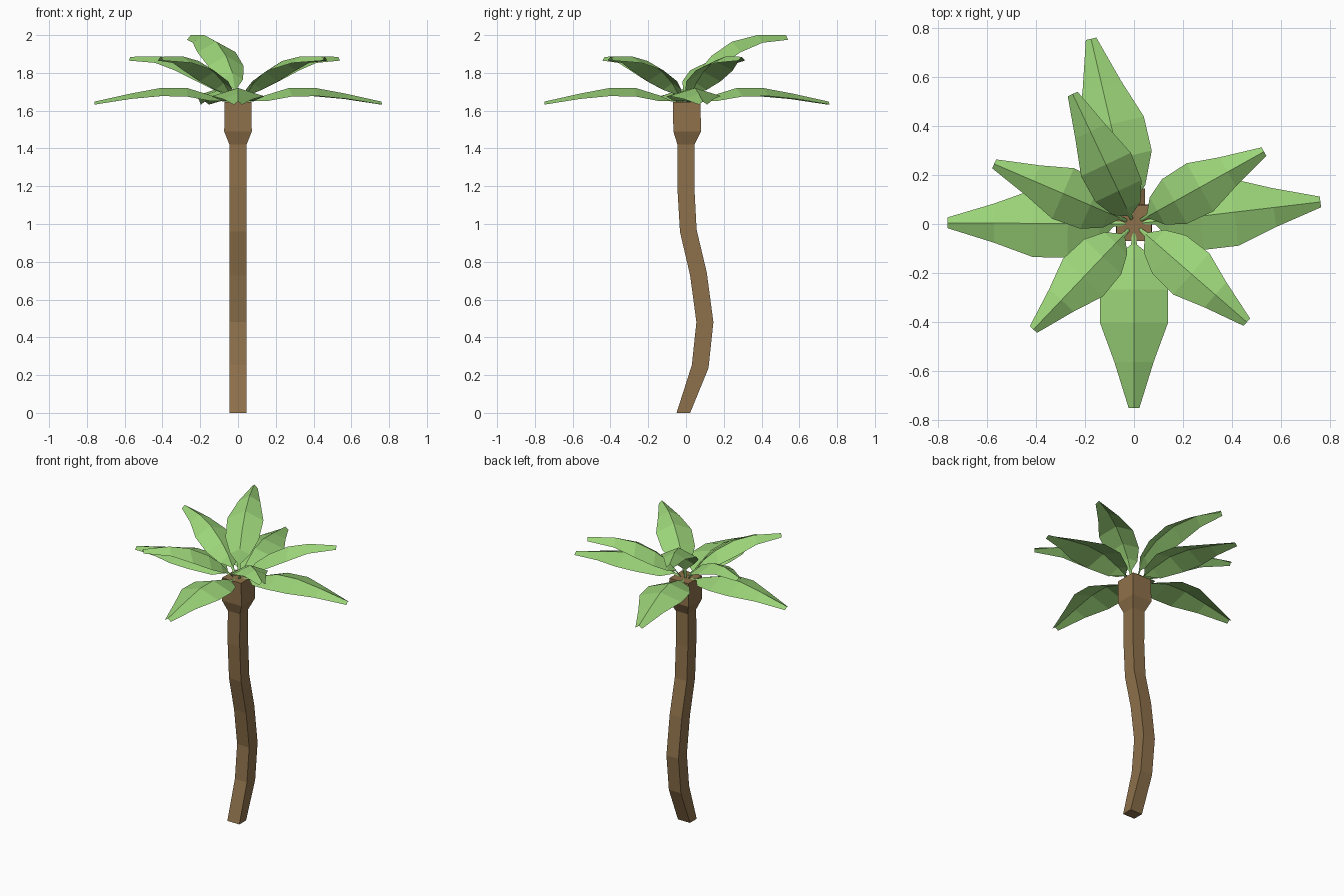
import bpy, bmesh, math
from mathutils import Vector

def material(name, color):
    m = bpy.data.materials.new(name)
    m.diffuse_color = color
    return m

BARK = material("bark", (0.27, 0.165, 0.07, 1))
LEAF = material("leaf", (0.33, 0.66, 0.19, 1))

def make_object(name, bm, mat):
    mesh = bpy.data.meshes.new(name)
    bm.to_mesh(mesh)
    bm.free()
    mesh.materials.append(mat)
    ob = bpy.data.objects.new(name, mesh)
    bpy.context.collection.objects.link(ob)
    return ob

def square_loft(name, rings):
    """Square rings (y centre, z, half x, half y, z tilt) joined into a closed tube."""
    bm = bmesh.new()
    loops = [[bm.verts.new((sx * hx, y + sy * hy, z - sy * tilt))
              for sx, sy in ((-1, -1), (1, -1), (1, 1), (-1, 1))]
             for y, z, hx, hy, tilt in rings]
    for a, b in zip(loops, loops[1:]):
        for i in range(4):
            j = (i + 1) % 4
            bm.faces.new((a[i], a[j], b[j], b[i]))
    bm.faces.new(loops[0][::-1])
    bm.faces.new(loops[-1])
    return make_object(name, bm, BARK)

def leaf(name, tip, profile):
    """Creased leaf; profile rows are (radius, ridge z, half width, edge drop)."""
    d = Vector((tip[0], tip[1], 0))
    k = d.length / profile[-1][0]
    d.normalize()
    side = Vector((-d.y, d.x, 0))
    up = Vector((0, 0, 1))
    bm = bmesh.new()
    rows = []
    for r, z, w, drop in profile:
        c = d * (r * k) + up * z
        rows.append([bm.verts.new(p) for p in
                     (c - side * w - up * drop, c, c + side * w - up * drop)])
    for a, b in zip(rows, rows[1:]):
        for i in range(2):
            bm.faces.new((a[i], b[i], b[i + 1], a[i + 1]))
    return make_object(name, bm, LEAF)

# Curved trunk
square_loft("trunk", [
    (-0.014, 0.00, 0.045, 0.036, 0), (0.075, 0.245, 0.045, 0.044, 0.008),
    (0.100, 0.48, 0.045, 0.045, 0), (0.066, 0.735, 0.045, 0.044, -0.008),
    (0.012, 0.965, 0.045, 0.044, -0.006), (-0.001, 1.20, 0.045, 0.045, 0),
    (0.000, 1.42, 0.045, 0.045, 0)])

# Flared trunk head
square_loft("trunk_head", [
    (0.000, 1.42, 0.045, 0.045, 0), (0.006, 1.49, 0.073, 0.073, 0),
    (0.004, 1.645, 0.071, 0.073, 0)])

# Drooping lower leaves
LOW = [(0.03, 1.645, 0.007, 0.003), (0.085, 1.655, 0.012, 0.005),
       (0.14, 1.68, 0.080, 0.03), (0.27, 1.72, 0.138, 0.045),
       (0.41, 1.72, 0.138, 0.043), (0.57, 1.69, 0.080, 0.028),
       (0.76, 1.648, 0.022, 0.016)]
for i, tip in enumerate([(-0.76, 0.005), (0.76, 0.09), (0, -0.75), (-0.175, 0.755)]):
    leaf(f"lower_leaf_{i + 1}", tip, LOW)

# Rising middle leaves
MID = [(0.03, 1.645, 0.006, 0.003), (0.065, 1.69, 0.010, 0.005),
       (0.11, 1.745, 0.064, 0.035), (0.19, 1.805, 0.104, 0.05),
       (0.31, 1.863, 0.112, 0.05), (0.44, 1.888, 0.068, 0.035),
       (0.61, 1.885, 0.020, 0.02)]
for i, tip in enumerate([(-0.57, 0.245), (0.53, 0.295), (-0.41, -0.43), (0.46, -0.40)]):
    leaf(f"middle_leaf_{i + 1}", tip, MID)

# Steep top leaf
TOP = [(0.02, 1.645, 0.006, 0.003), (0.04, 1.72, 0.010, 0.005),
       (0.07, 1.80, 0.062, 0.035), (0.15, 1.89, 0.104, 0.055),
       (0.27, 1.965, 0.112, 0.055), (0.42, 2.0, 0.068, 0.04),
       (0.59, 2.0, 0.022, 0.025)]
leaf("top_leaf", (-0.25, 0.53), TOP)
